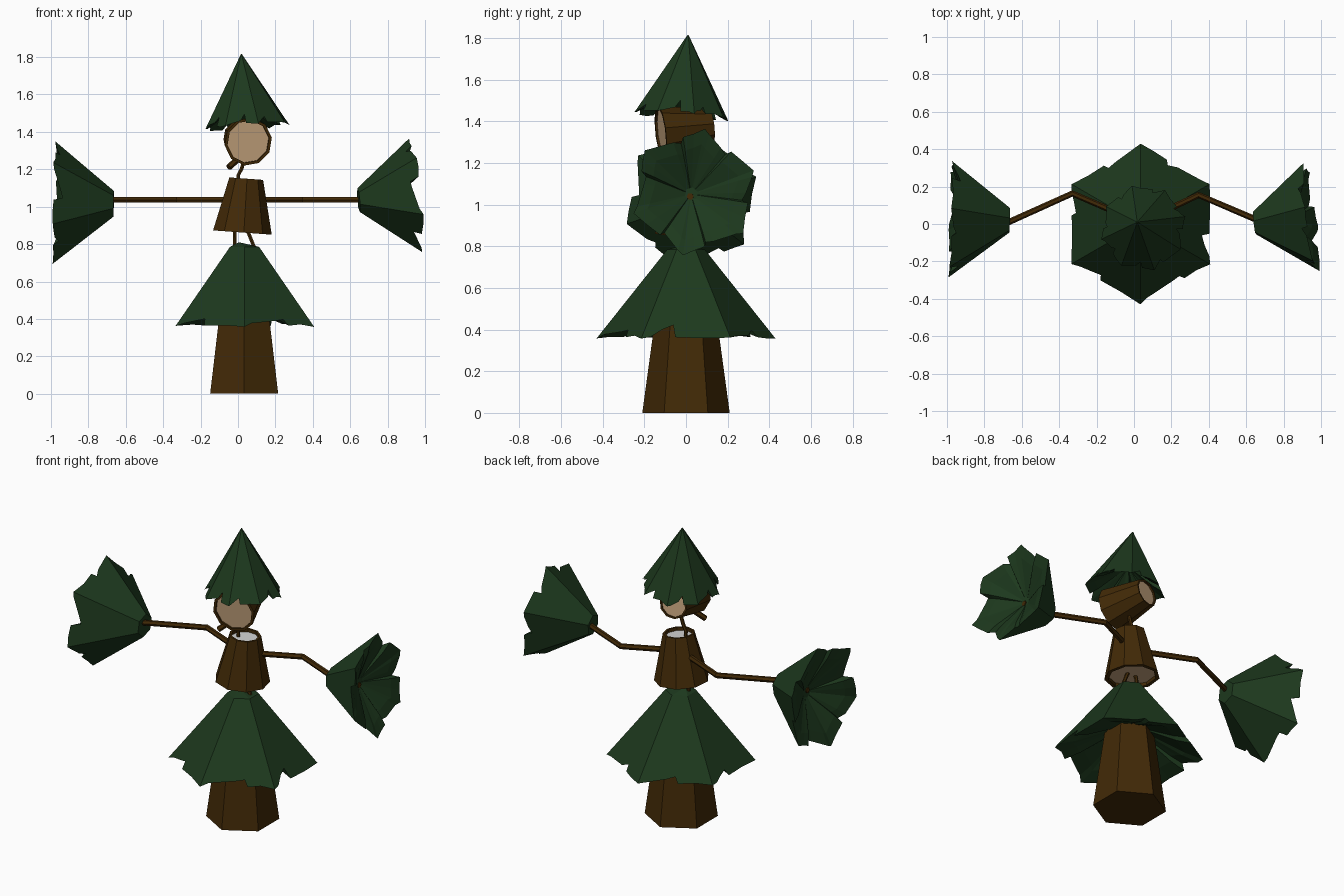
import bpy, bmesh, math, random
from mathutils import Vector

if "Cube" in bpy.data.objects:
    bpy.data.objects.remove(bpy.data.objects["Cube"])


def material(name, rgb):
    m = bpy.data.materials.new(name)
    m.diffuse_color = (*rgb, 1)
    m.use_nodes = True
    m.node_tree.nodes["Principled BSDF"].inputs["Base Color"].default_value = m.diffuse_color
    return m


GREEN = material("pine green", (0.0122, 0.0405, 0.0125))
BROWN = material("bark brown", (0.054, 0.0225, 0.002))
TAN = material("cut wood tan", (0.57, 0.375, 0.21))
PALE = material("pale grey", (0.66, 0.66, 0.66))


def finish(name, bm, mats):
    bmesh.ops.recalc_face_normals(bm, faces=bm.faces)
    me = bpy.data.meshes.new(name)
    bm.to_mesh(me)
    bm.free()
    for m in mats:
        me.materials.append(m)
    ob = bpy.data.objects.new(name, me)
    bpy.context.collection.objects.link(ob)
    return ob


def frame(axis, ref):
    a = Vector(axis).normalized()
    u = Vector(ref)
    u = (u - a * u.dot(a)).normalized()
    return a, u, a.cross(u)


def bridge(bm, r0, r1):
    n = len(r0)
    for i in range(n):
        j = (i + 1) % n
        bm.faces.new((r0[i], r0[j], r1[j], r1[i]))


def log(name, p0, p1, r0, r1, n, ref, caps=None, inset=0.87, recess=0.01):
    """Tapered log; caps = (start, end) materials for recessed ends."""
    p0, p1 = Vector(p0), Vector(p1)
    a, u, v = frame(p1 - p0, ref)
    bm = bmesh.new()

    def ring(c, r):
        return [bm.verts.new(c + (u * math.cos(t) + v * math.sin(t)) * r)
                for t in (2 * math.pi * i / n for i in range(n))]

    ends = [ring(p0, r0), ring(p1, r1)]
    bridge(bm, *ends)
    for k, (c, r, s) in enumerate(((p0, r0, 1), (p1, r1, -1))):
        if not caps:
            bm.faces.new(ends[k])
            continue
        lip = ring(c, r * inset)
        floor = ring(c + a * s * recess, r * inset)
        bridge(bm, ends[k], lip)
        bridge(bm, lip, floor)
        bm.faces.new(floor).material_index = k + 1
    return finish(name, bm, [BROWN, *(caps or ())])


def twig(name, pts, r):
    """Thin branch along a path."""
    cu = bpy.data.curves.new(name, 'CURVE')
    cu.dimensions = '3D'
    cu.bevel_depth = r
    cu.bevel_resolution = 1
    cu.use_fill_caps = True
    s = cu.splines.new('POLY')
    s.points.add(len(pts) - 1)
    for p, co in zip(s.points, pts):
        p.co = (*co, 1)
    s.use_smooth = False
    cu.materials.append(BROWN)
    ob = bpy.data.objects.new(name, cu)
    bpy.context.collection.objects.link(ob)
    return ob


def foliage(name, top, axis, ref, r0, r1, length, seed, hollow=0.6,
            sides=6, cut=0.15, rise=0.0):
    """Faceted hollow cone of needles; each side of the rim has a torn slit."""
    rnd = random.Random(seed)
    top = Vector(top)
    a, u, v = frame(axis, ref)
    bm = bmesh.new()
    upper, rim, inner, deep = [], [], [], []
    step = 2 * math.pi / sides
    corners = [u * math.cos(i * step) + v * math.sin(i * step) for i in range(sides)]
    for i in range(sides):
        s = rnd.uniform(0.3, 0.65)
        tear = cut * rnd.uniform(0.6, 1.15)
        side = [(0, rnd.uniform(0, 0.02)), (s * 0.5, rnd.uniform(0, 0.04)), (s, 0.02),
                (s + 0.04, tear), (s + 0.17, tear * rnd.uniform(0.4, 0.9)),
                (0.9, rnd.uniform(0.01, 0.06))]
        for t, pull in side:
            d = corners[i].lerp(corners[(i + 1) % sides], t)
            start = top + d * r0
            end = top + d * r1 + a * length
            upper.append(bm.verts.new(start))
            rim.append(bm.verts.new(end.lerp(start, pull)))
            inner.append(bm.verts.new(
                top + d * r1 * (0.76 - pull * 0.5) + a * length * (0.92 - pull * 0.8)))
            deep.append(bm.verts.new(
                top + d * max(r0 * 0.5, 0.01) + a * length * hollow))
    for pair in ((upper, rim), (rim, inner), (inner, deep)):
        bridge(bm, *pair)
    tip = bm.verts.new(top - a * rise + Vector((-0.03, 0, 0)) * bool(rise))
    for i in range(len(upper)):
        bm.faces.new((upper[i - 1], upper[i], tip))
    bm.faces.new(deep)
    return finish(name, bm, [GREEN])


# Stump base and needle skirt
log("trunk", (0.033, 0, 0), (0.033, 0, 0.55), 0.21, 0.135, 6, (0, 1, 0))
foliage("skirt", (0.035, 0, 0.785), (0, 0, -1), (0, 1, 0), 0.09, 0.432, 0.43, 4,
        rise=0.025)

# Hollowed log torso with pale and tan ends
log("torso", (0.022, 0.01, 0.862), (0.043, 0.01, 1.15), 0.16, 0.092, 9,
    (0.3, 1, 0), (TAN, PALE), 0.86, 0.02)

# Log head, turned slightly, with cut wood at both ends
log("head", (0.055, -0.122, 1.348), (0.005, 0.12, 1.375), 0.13, 0.085, 10,
    (0.15, 0, 1), (TAN, TAN), 0.88, 0.01)
foliage("hat", (0.018, 0.01, 1.815), (0.08, -0.08, -1),
        (math.cos(0.26), math.sin(0.26), 0), 0.003, 0.235, 0.395, 8, 0.6,
        sides=8, cut=0.14)

# Twigs for chin stub, neck and hips
twig("chin_stub", [(0.0, -0.09, 1.255), (-0.05, -0.125, 1.21)], 0.017)
twig("neck", [(0.04, 0.0, 1.27), (0.02, 0.0, 1.205), (0.0, 0.0, 1.165),
              (0.005, 0.0, 1.1)], 0.011)
twig("left_hip", [(0.0, 0, 0.92), (-0.018, 0, 0.86), (-0.015, 0, 0.74)], 0.011)
twig("right_hip", [(0.04, 0, 0.9), (0.06, 0, 0.85), (0.1, 0, 0.75)], 0.011)

# Bent branch arms
twig("left_arm", [(-0.02, 0.03, 1.037), (-0.33, 0.163, 1.037),
                  (-0.67, 0.01, 1.037), (-0.865, 0.02, 1.03)], 0.017)
twig("right_arm", [(0.08, 0.03, 1.037), (0.345, 0.155, 1.037),
                   (0.65, 0.025, 1.037), (0.835, 0.02, 1.04)], 0.017)

# Needle bunches for hands
foliage("left_hand", (-0.665, 0.02, 1.015), (-1, 0.02, 0.02),
        (0, math.cos(0.35), math.sin(0.35)), 0.07, 0.335, 0.322, 5)
foliage("right_hand", (0.645, 0.005, 1.035), (1, 0.11, 0.09),
        (0, math.cos(0.35), math.sin(0.35)), 0.065, 0.312, 0.31, 11)
